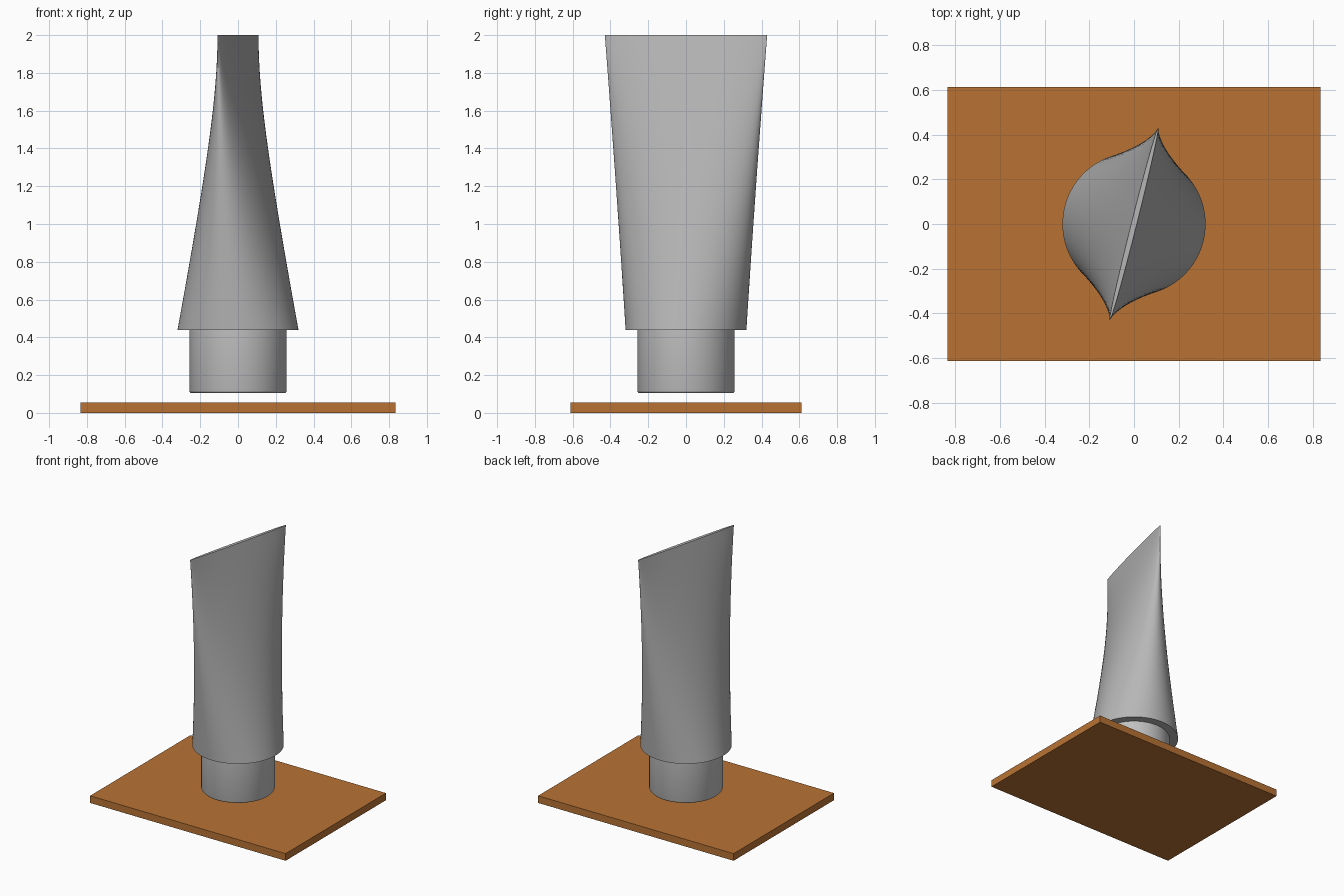
import bpy, bmesh, math

if "Cube" in bpy.data.objects:
    bpy.data.objects.remove(bpy.data.objects["Cube"])

SEG = 96


def material(name, rgb):
    m = bpy.data.materials.new(name)
    m.diffuse_color = (*rgb, 1)
    m.use_nodes = True
    m.node_tree.nodes["Principled BSDF"].inputs["Base Color"].default_value = m.diffuse_color
    return m


def finish(bm, name, mat, smooth=True):
    bmesh.ops.recalc_face_normals(bm, faces=bm.faces)
    me = bpy.data.meshes.new(name)
    bm.to_mesh(me)
    bm.free()
    ob = bpy.data.objects.new(name, me)
    bpy.context.collection.objects.link(ob)
    me.materials.append(mat)
    if smooth:
        bpy.ops.object.select_all(action='DESELECT')
        ob.select_set(True)
        bpy.context.view_layer.objects.active = ob
        bpy.ops.object.shade_smooth_by_angle(angle=math.radians(35))
    return ob


def loft(rings):
    """Skin a list of closed rings and close both ends."""
    bm = bmesh.new()
    vs = [[bm.verts.new(p) for p in r] for r in rings]
    for a, b in zip(vs, vs[1:]):
        for i in range(SEG):
            j = (i + 1) % SEG
            bm.faces.new((a[i], a[j], b[j], b[i]))
    bm.faces.new(vs[0][::-1])
    bm.faces.new(vs[-1])
    return bm


def ellipse(a, b, z, turn):
    pts = []
    for i in range(SEG):
        t = 2 * math.pi * i / SEG
        u, v = a * math.cos(t), b * math.sin(t)
        pts.append((u * math.cos(turn) - v * math.sin(turn),
                    u * math.sin(turn) + v * math.cos(turn), z))
    return pts


copper = material("copper", (0.479, 0.171, 0.034))
grey = material("tube grey", (0.47, 0.47, 0.47))
silver = material("cap silver", (0.53, 0.53, 0.53))

# base plate
bm = bmesh.new()
bmesh.ops.create_cube(bm, size=1)
for v in bm.verts:
    v.co.x *= 1.67
    v.co.y *= 1.224
    v.co.z = 0.055 * (v.co.z + 0.5)
finish(bm, "base_plate", copper, smooth=False)

# cap, with a small rounded lower edge, floating just above the plate
cap = [(0.246, 0.105), (0.252, 0.107), (0.256, 0.111), (0.258, 0.117), (0.258, 0.45)]
finish(loft([ellipse(r, r, z, 0) for r, z in cap]), "cap", silver)

# tube: round at the shoulder, flattening to a turned crimp at the top
N = 24
turn = math.atan2(0.43, 0.108)
rings = []
for k in range(N + 1):
    t = k / N
    rings.append(ellipse(0.32 + (0.443 - 0.32) * t, 0.32 + (0.012 - 0.32) * t,
                         0.44 + 1.56 * t, turn))
finish(loft(rings), "tube", grey)
